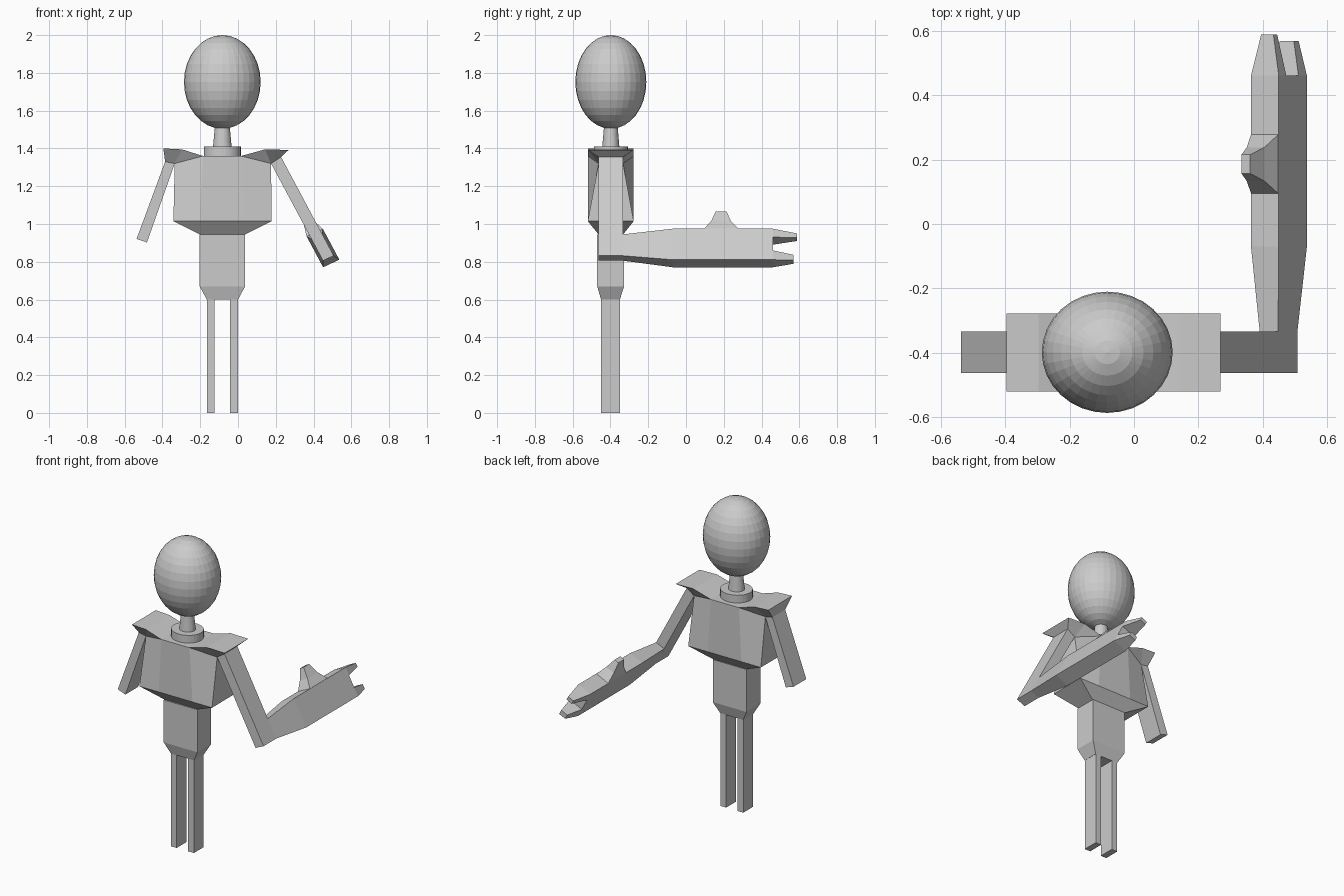
import bpy, bmesh
from mathutils import Vector

cube = bpy.data.objects.get("Cube")
if cube:
    bpy.data.objects.remove(cube)

GREY = (0.6, 0.6, 0.6, 1)
grey = bpy.data.materials.new("plain grey")
grey.use_nodes = True
grey.diffuse_color = GREY
grey.node_tree.nodes["Principled BSDF"].inputs["Base Color"].default_value = GREY

CX, CY = -0.083, -0.398          # body axis
FRONT, BACK = -0.52, -0.277      # chest depth
ARM_F, ARM_B = -0.463, -0.333    # arm depth


def finish(name, bm):
    """Turn a bmesh into a flat-shaded grey object."""
    bmesh.ops.remove_doubles(bm, verts=bm.verts, dist=0.0001)
    bmesh.ops.recalc_face_normals(bm, faces=bm.faces)
    mesh = bpy.data.meshes.new(name)
    bm.to_mesh(mesh)
    bm.free()
    mesh.materials.append(grey)
    obj = bpy.data.objects.new(name, mesh)
    bpy.context.collection.objects.link(obj)
    return obj


def loft(name, rings):
    """Skin equal-sized rings of points and cap both ends."""
    bm = bmesh.new()
    loops = [[bm.verts.new(p) for p in ring] for ring in rings]
    n = len(loops[0])
    for a, b in zip(loops, loops[1:]):
        for i in range(n):
            j = (i + 1) % n
            bm.faces.new((a[i], a[j], b[j], b[i]))
    bm.faces.new(loops[0])
    bm.faces.new(loops[-1])
    return finish(name, bm)


def level(x0, x1, y0, y1, z):
    """Horizontal rectangle."""
    return [(x0, y0, z), (x1, y0, z), (x1, y1, z), (x0, y1, z)]


def cone(name, r1, r2, z0, z1):
    bm = bmesh.new()
    bmesh.ops.create_cone(bm, cap_ends=True, segments=32, radius1=r1, radius2=r2, depth=z1 - z0)
    bmesh.ops.scale(bm, vec=(1, 0.92, 1), verts=bm.verts)
    bmesh.ops.translate(bm, vec=(CX, CY, (z0 + z1) / 2), verts=bm.verts)
    return finish(name, bm)


# Head, neck and collar
bm = bmesh.new()
bmesh.ops.create_uvsphere(bm, u_segments=32, v_segments=16, radius=1)
bmesh.ops.scale(bm, vec=(0.203, 0.188, 0.248), verts=bm.verts)
bmesh.ops.translate(bm, vec=(CX, CY, 1.752), verts=bm.verts)
finish("head", bm)
cone("neck", 0.05, 0.037, 1.4, 1.54)
cone("collar", 0.098, 0.098, 1.34, 1.41)

# Chest and shoulders: outline points in x, z for each side
right = dict(top=(-0.185, 1.36), ridge=(-0.296, 1.395), tip=(-0.395, 1.4),
             arm_out=(-0.386, 1.33), arm_in=(-0.335, 1.32),
             corner=(-0.342, 1.015), mid=(-0.203, 1.015), waist=(-0.203, 0.945))
left = dict(top=(0.016, 1.36), ridge=(0.143, 1.395), tip=(0.268, 1.392),
            arm_out=(0.228, 1.355), arm_in=(0.175, 1.32),
            corner=(0.178, 1.015), mid=(0.038, 1.015), waist=(0.038, 0.945))
NARROW = ("arm_out", "arm_in", "waist")


def at(side, key, back):
    x, z = side[key]
    if key in NARROW:
        return Vector((x, ARM_B if back else ARM_F, z))
    return Vector((x, BACK if back else FRONT, z))


bm = bmesh.new()


def face(points):
    bm.faces.new([bm.verts.new(p) for p in points])


panels = (("top", "ridge", "arm_in"), ("ridge", "tip", "arm_out", "arm_in"),
          ("mid", "top", "arm_in", "corner"), ("mid", "corner", "waist"))
strips = ("top", "ridge", "tip", "arm_out", "arm_in", "corner", "waist")
for side in (left, right):
    for back in (False, True):
        for panel in panels:
            face([at(side, k, back) for k in panel])
    for a, b in zip(strips, strips[1:]):
        face([at(side, a, False), at(side, b, False), at(side, b, True), at(side, a, True)])
for back in (False, True):
    for a, b in (("top", "mid"), ("mid", "waist")):
        face([at(left, a, back), at(left, b, back), at(right, b, back), at(right, a, back)])
for key in ("top", "waist"):
    face([at(left, key, False), at(left, key, True), at(right, key, True), at(right, key, False)])
finish("chest", bm)

# Waist and hips
loft("waist", [level(-0.203, 0.038, -0.47, -0.328, 0.945),
               level(-0.203, 0.038, -0.47, -0.328, 0.67),
               level(-0.165, 0, -0.45, -0.35, 0.6)])

# Legs
for name, x in (("right_leg", -0.165), ("left_leg", -0.042)):
    loft(name, [level(x, x + 0.041, -0.45, -0.35, z) for z in (0.605, 0)])


def arm_ring(inner, outer):
    return [(inner[0], ARM_F, inner[1]), (outer[0], ARM_F, outer[1]),
            (outer[0], ARM_B, outer[1]), (inner[0], ARM_B, inner[1])]


def section(y, u0, u1, v0, v1):
    """Tilted forearm cross-section: u runs down the palm, v through it."""
    return [(0.363 + 0.0875 * u + 0.086 * v, y, 0.935 - 0.164 * u + 0.04 * v)
            for u, v in ((u0, v0), (u0, v1), (u1, v1), (u1, v0))]


# Upper arms
loft("right_arm", [arm_ring(right["arm_in"], right["arm_out"]),
                   arm_ring((-0.482, 0.902), (-0.537, 0.921))])
loft("left_upper_arm", [arm_ring(left["arm_in"], left["arm_out"]),
                        arm_ring((0.45, 0.806), (0.507, 0.832))])

# Outstretched forearm with two fingers
loft("left_forearm", [section(ARM_B, 0.14, 0.83, 0.17, 0.83),
                      section(-0.07, 0, 1, 0, 1), section(0.46, 0, 1, 0, 1)])
loft("upper_finger", [section(0.46, 0, 0.27, 0, 1), section(0.588, 0.085, 0.22, 0.28, 0.72)])
loft("lower_finger", [section(0.46, 0.7, 1, 0, 1), section(0.568, 0.78, 0.95, 0.25, 0.75)])


# Thumb rising from the top edge of the hand
def thumb_ring(inner, outer, y0, y1):
    return [(inner[0], y0, inner[1]), (outer[0], y0, outer[1]),
            (outer[0], y1, outer[1]), (inner[0], y1, inner[1])]


loft("thumb", [thumb_ring((0.363, 0.935), (0.447, 0.975), 0.095, 0.277),
               thumb_ring((0.35, 0.99), (0.405, 1.015), 0.133, 0.238),
               thumb_ring((0.333, 1.052), (0.36, 1.066), 0.157, 0.215)])
